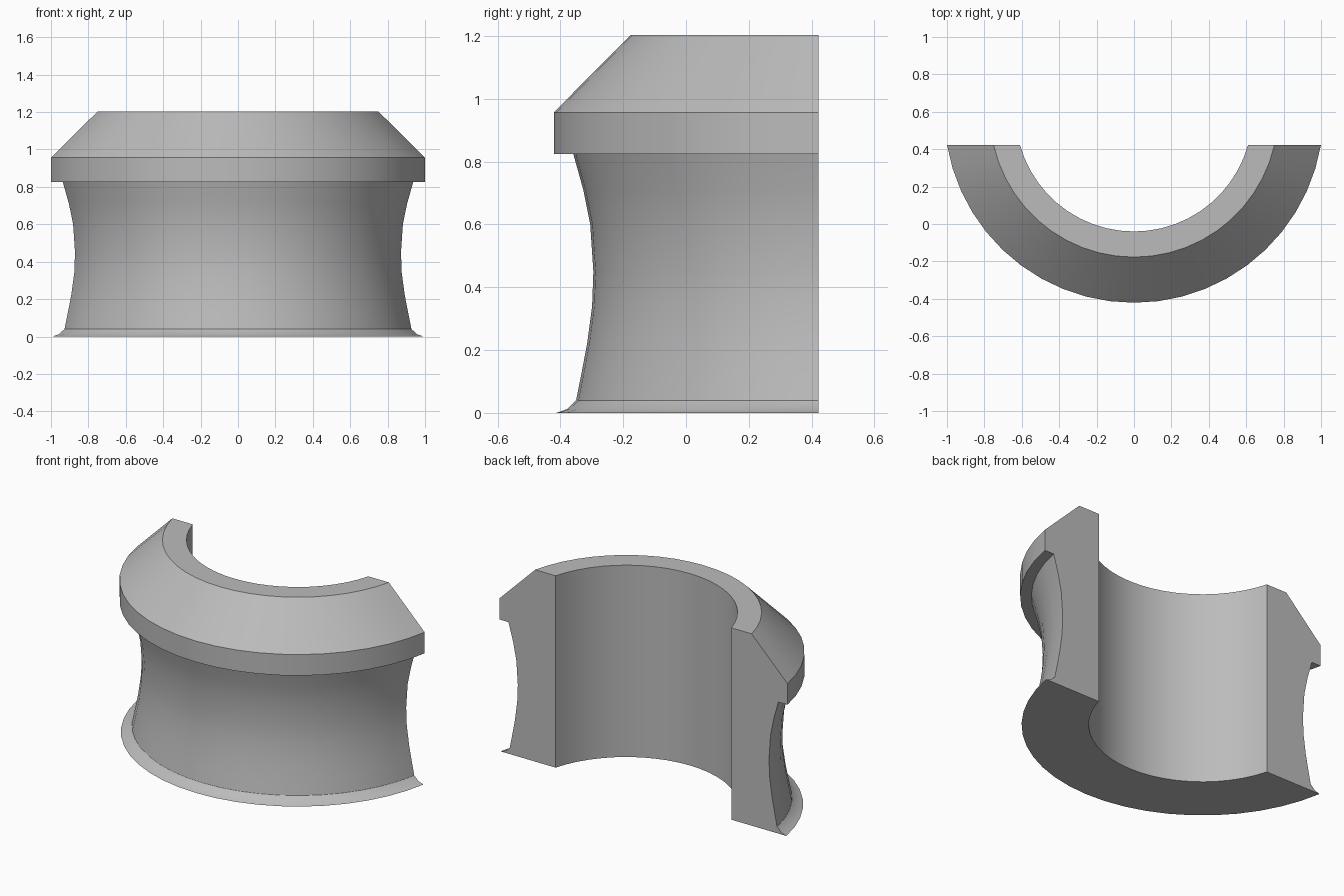
import bpy, bmesh
from math import asin, sin, cos, pi, radians

if "Cube" in bpy.data.objects:
    bpy.data.objects.remove(bpy.data.objects["Cube"], do_unlink=True)

AXIS_Y = 0.593   # centre line of the ring
CUT_Y = 0.422    # flat plane where the ring is cut
STEPS = 22

grey = bpy.data.materials.new("light grey")
grey.use_nodes = True
grey.diffuse_color = (0.5, 0.5, 0.5, 1)
grey.node_tree.nodes["Principled BSDF"].inputs["Base Color"].default_value = (0.5, 0.5, 0.5, 1)

# Cross-section as (radius, height): bore, flared foot, waist, rim, bevel
profile = [
    (0.633, 0), (1.006, 0), (0.972, 0.012), (0.943, 0.04),
    (0.927, 0.12), (0.908, 0.22), (0.892, 0.34), (0.888, 0.45),
    (0.898, 0.6), (0.92, 0.71), (0.952, 0.825),
    (1.014, 0.825), (1.014, 0.957), (0.77, 1.203), (0.633, 1.203),
]


def cut_ring(name, section):
    """Sweep the section around the axis, ending every rail on the cut plane."""
    bm = bmesh.new()
    rings = []
    for i in range(STEPS + 1):
        t = 2 * i / STEPS - 1
        ring = []
        for r, z in section:
            a = t * (pi / 2 - asin((AXIS_Y - CUT_Y) / r))
            ring.append(bm.verts.new((r * sin(a), AXIS_Y - r * cos(a), z)))
        rings.append(ring)
    n = len(section)
    for a, b in zip(rings, rings[1:]):
        for j in range(n):
            k = (j + 1) % n
            bm.faces.new((a[j], b[j], b[k], a[k]))
    # Flat cut ends
    bm.faces.new(rings[0])
    bm.faces.new(rings[-1])
    bmesh.ops.recalc_face_normals(bm, faces=bm.faces)
    mesh = bpy.data.meshes.new(name)
    bm.to_mesh(mesh)
    bm.free()
    mesh.materials.append(grey)
    obj = bpy.data.objects.new(name, mesh)
    bpy.context.collection.objects.link(obj)
    return obj


collar = cut_ring("half_collar", profile)
bpy.ops.object.select_all(action="DESELECT")
collar.select_set(True)
bpy.context.view_layer.objects.active = collar
bpy.ops.object.shade_smooth_by_angle(angle=radians(32))
